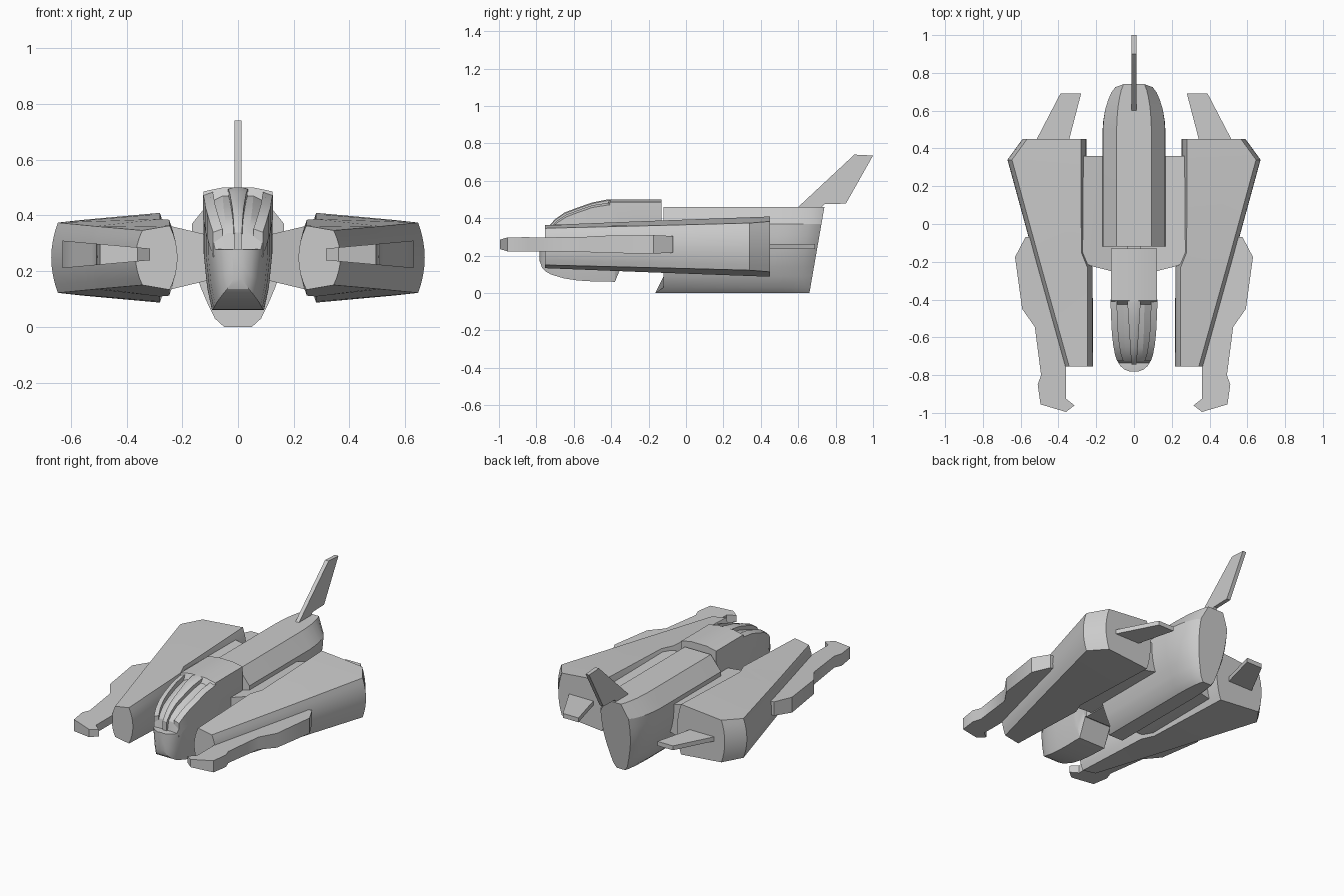
import bpy, bmesh, math

if "Cube" in bpy.data.objects:
    bpy.data.objects.remove(bpy.data.objects["Cube"])


def finish(name, bm, mirror=False, angle=28):
    bmesh.ops.recalc_face_normals(bm, faces=bm.faces)
    me = bpy.data.meshes.new(name)
    bm.to_mesh(me)
    bm.free()
    ob = bpy.data.objects.new(name, me)
    bpy.context.collection.objects.link(ob)
    if mirror:
        ob.modifiers.new("mirror", 'MIRROR')
    bpy.ops.object.select_all(action='DESELECT')
    ob.select_set(True)
    bpy.context.view_layer.objects.active = ob
    bpy.ops.object.shade_smooth_by_angle(angle=math.radians(angle))
    return ob


def loft(name, sections, mirror=False, angle=28):
    """Skin closed rings of (x, y, z) points and cap both ends."""
    bm = bmesh.new()
    rings = [[bm.verts.new(p) for p in s] for s in sections]
    n = len(rings[0])
    for a, b in zip(rings, rings[1:]):
        for i in range(n):
            j = (i + 1) % n
            bm.faces.new((a[i], a[j], b[j], b[i]))
    bm.faces.new(rings[0])
    bm.faces.new(rings[-1])
    return finish(name, bm, mirror, angle)


def both(half):
    """Complete a half section (x > 0) to a symmetric ring."""
    return half + [(-x, y, z) for x, y, z in reversed(half)]


def interp(table, t):
    for (a, u), (b, v) in zip(table, table[1:]):
        if t <= b:
            return u + (v - u) * (t - a) / (b - a)
    return table[-1][1]


ZC = 0.248


# Side pods: flat sloping top and bottom, bowed inner and outer walls
def pod_section(y, xi, xo, hi, ho, n=8):
    ring = []
    for i in range(n + 1):
        t = -1 + 2 * i / n
        ring.append((xi - 0.028 * (1 - t * t), y, ZC + hi * t))
    for i in range(n + 1):
        t = 1 - 2 * i / n
        ring.append((xo + 0.024 * (1 - t * t), y, ZC + ho * t))
    return ring


loft("side_pod", [
    pod_section(-0.755, 0.245, 0.343, 0.115, 0.098),
    pod_section(-0.23, 0.247, 0.490, 0.136, 0.111),
    pod_section(-0.15, 0.279, 0.512, 0.139, 0.113),
    pod_section(0.34, 0.280, 0.646, 0.157, 0.126),
    pod_section(0.45, 0.280, 0.566, 0.161, 0.135)], mirror=True)

# Guns on the outside of the pods, thicker toward the outside
gun = [(0.45, -0.07), (0.575, -0.07), (0.63, -0.175), (0.592, -0.45),
       (0.525, -0.545), (0.492, -0.8), (0.51, -0.85), (0.495, -0.955),
       (0.36, -0.995), (0.315, -0.96), (0.36, -0.925), (0.36, -0.7)]
gun_h = lambda x: 0.021 + (x - 0.315) * 0.09
loft("side_gun", [[(x, y, 0.26 + s * gun_h(x)) for x, y in gun]
                  for s in (-1, 1)], mirror=True)

# Rear stabiliser plates
plate = [(0.52, 0.44), (0.39, 0.69), (0.28, 0.69), (0.345, 0.44)]
loft("rear_stabiliser", [[(x, y, z) for x, y in plate]
                         for z in (0.235, 0.263)], mirror=True)

# Main hull, narrowing to a raked tail
hull = [(0.092, 0.46), (0.165, 0.37), (0.167, 0.31), (0.162, 0.25),
        (0.150, 0.19), (0.133, 0.14), (0.112, 0.09), (0.083, 0.03), (0.05, 0.0)]
rows = []
for y, k in [(-0.12, 1), (0.50, 1), (0.56, 0.975), (0.62, 0.92),
             (0.67, 0.83), (0.71, 0.73), (0.74, 0.60)]:
    rake = 0.174 * max(0, (y - 0.3) / 0.44)
    half = [(x * k, y - rake * (0.46 - z), z) for x, z in hull]
    if y < 0:
        half[-1] = (0.05, -0.165, 0.0)
    rows.append(both(half))
loft("main_hull", rows, angle=25)

# Struts joining the hull to the pods
loft("pod_strut", [
    [(x, yf, ZC - h), (x, 0.36, ZC - h), (x, 0.36, ZC + h), (x, yf, ZC + h)]
    for x, yf, h in [(0.08, -0.26, 0.075), (0.235, -0.22, 0.112),
                     (0.30, -0.16, 0.125)]], mirror=True)

# Neck between cockpit and hull
loft("neck", [[(-0.035, y, 0.15), (0.035, y, 0.15), (0.035, y, 0.35), (-0.035, y, 0.35)]
              for y in (-0.2, -0.1)])
loft("lower_neck", [[(-0.11, y, 0.16), (0.11, y, 0.16), (0.11, y, 0.33), (-0.11, y, 0.33)]
                    for y in (-0.3, -0.1)])

# Cockpit body
width = [(-0.782, 0.02), (-0.77, 0.052), (-0.75, 0.074), (-0.72, 0.09),
         (-0.67, 0.105), (-0.58, 0.115), (-0.42, 0.123), (-0.13, 0.123)]
crown = [(-0.78, 0.28), (-0.735, 0.355), (-0.70, 0.395), (-0.65, 0.43),
         (-0.52, 0.48), (-0.43, 0.5), (-0.13, 0.5)]
belly = [(-0.782, 0.17), (-0.77, 0.135), (-0.75, 0.115), (-0.72, 0.098), (-0.64, 0.075),
         (-0.55, 0.063), (-0.38, 0.06), (-0.33, 0.18), (-0.13, 0.18)]
rows = []
for y in (-0.782, -0.77, -0.75, -0.735, -0.725, -0.70, -0.65, -0.58, -0.50,
          -0.425, -0.405, -0.38, -0.33, -0.13):
    w, b = interp(width, y), interp(belly, y)
    front = y < -0.42
    top = 0.28 if y < -0.73 else interp(crown, y) - (0.03 if front else 0)
    side = 0.278 if y < -0.73 else top - (0.035 if front else 0.014)
    rows.append(both([(w * 0.45, y, top), (w, y, side), (w, y, 0.262),
                      (w * 0.9, y, 0.6 * b + 0.4 * 0.262 if b < 0.15 else 0.22),
                      (w * 0.76, y, b)]))
loft("cockpit", rows, angle=25)

# Canopy frames: centre ridge and two side rails
ys = (-0.745, -0.735, -0.70, -0.65, -0.58, -0.50, -0.42, -0.40)
rows = []
for y in ys:
    t = (y + 0.745) / 0.345
    w, z = 0.014 + 0.022 * t, interp(crown, y)
    rows.append(both([(w * 0.5, y, z), (w, y, z - 0.006), (w, y, z - 0.09)]))
loft("canopy_ridge", rows)

rows = []
for y in (-0.725, -0.69, -0.64, -0.58, -0.50, -0.40):
    w, z = interp(width, y) + 0.002, interp(crown, y) - 0.015
    rows.append([(w - 0.034, y, z), (w, y, z - 0.012),
                 (w, y, z - 0.10), (w - 0.034, y, z - 0.10)])
loft("canopy_rail", rows, mirror=True)

# Swept tail fin
fin = [(0.58, 0.44), (0.60, 0.46), (0.90, 0.74), (1.0, 0.735), (0.855, 0.478),
       (0.74, 0.475), (0.71, 0.44)]
loft("tail_fin", [[(x, y, z) for y, z in fin] for x in (-0.0125, 0.0125)])
